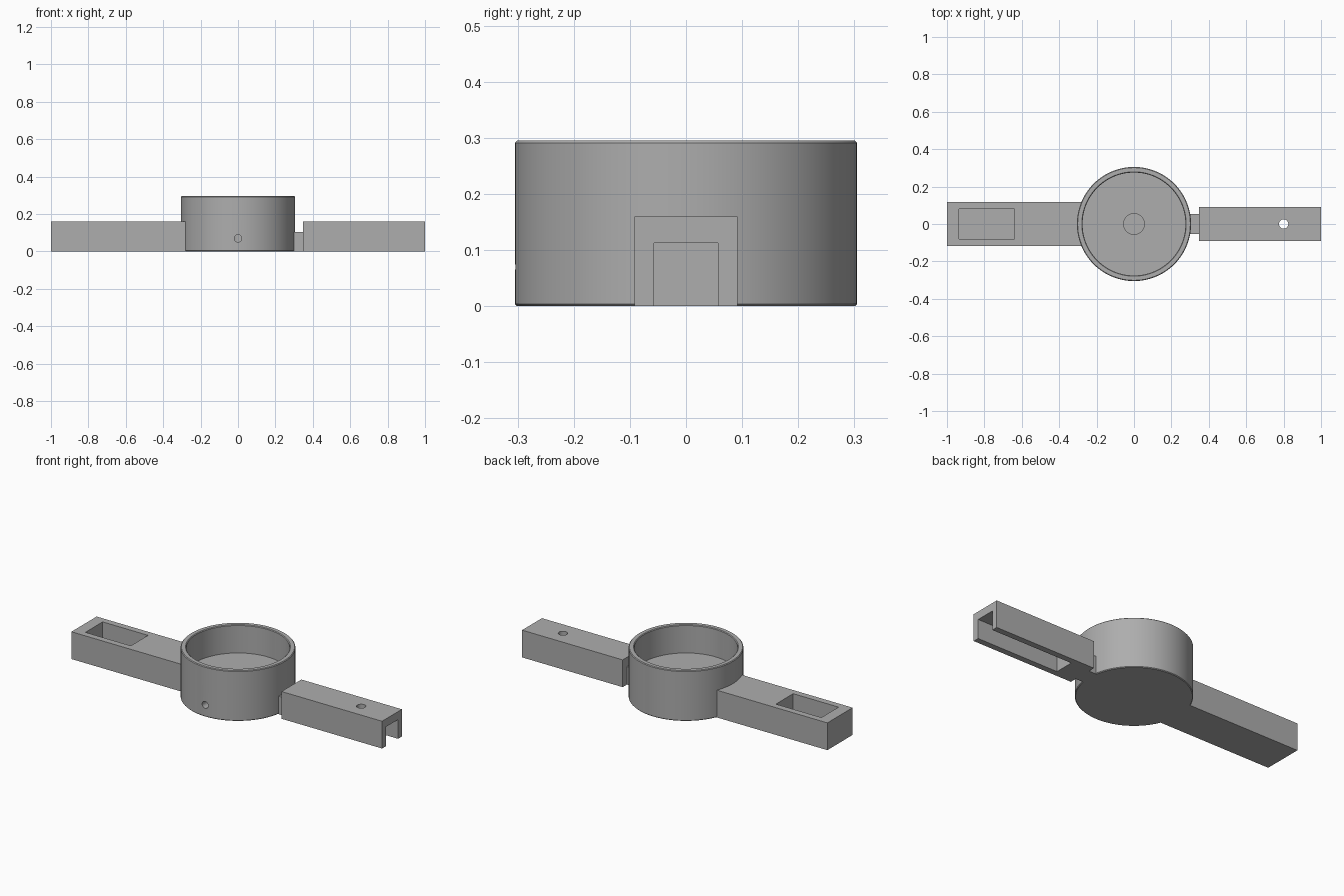
import bpy, bmesh, math
from mathutils import Matrix, Vector

default_cube = bpy.data.objects.get("Cube")
if default_cube:
    bpy.data.objects.remove(default_cube)

# Single matte grey
grey = bpy.data.materials.new("matte_grey")
grey.use_nodes = True
grey.diffuse_color = (0.42, 0.42, 0.42, 1)
bsdf = grey.node_tree.nodes["Principled BSDF"]
bsdf.inputs["Base Color"].default_value = grey.diffuse_color
bsdf.inputs["Roughness"].default_value = 0.6


def finish(name, bm):
    bmesh.ops.recalc_face_normals(bm, faces=bm.faces)
    mesh = bpy.data.meshes.new(name)
    bm.to_mesh(mesh)
    bm.free()
    mesh.materials.append(grey)
    obj = bpy.data.objects.new(name, mesh)
    bpy.context.collection.objects.link(obj)
    return obj


def box(name, x, y, z):
    """Box from (low, high) ranges."""
    bm = bmesh.new()
    size = [r[1] - r[0] for r in (x, y, z)]
    mid = Vector([(r[0] + r[1]) / 2 for r in (x, y, z)])
    bmesh.ops.create_cube(bm, size=1, matrix=Matrix.Translation(mid) @ Matrix.Diagonal((*size, 1)))
    return finish(name, bm)


def rod(name, radius, length, centre, tilt=0):
    bm = bmesh.new()
    place = Matrix.Translation(centre) @ Matrix.Rotation(tilt, 4, "X")
    bmesh.ops.create_cone(bm, cap_ends=True, segments=32, radius1=radius, radius2=radius,
                          depth=length, matrix=place)
    return finish(name, bm)


def lathe(name, profile, steps=128):
    bm = bmesh.new()
    verts = [bm.verts.new((r, 0, z)) for r, z in profile]
    edges = [bm.edges.new(pair) for pair in zip(verts, verts[1:])]
    bmesh.ops.spin(bm, geom=verts + edges, cent=(0, 0, 0), axis=(0, 0, 1),
                   angle=math.tau, steps=steps)
    bmesh.ops.remove_doubles(bm, verts=bm.verts, dist=0.0001)
    return finish(name, bm)


def cut(obj, *cutters):
    for cutter in cutters:
        mod = obj.modifiers.new("cut", "BOOLEAN")
        mod.operation = "DIFFERENCE"
        mod.solver = "EXACT"
        mod.object = cutter
    select(obj)
    for mod in list(obj.modifiers):
        bpy.ops.object.modifier_apply(modifier=mod.name)
    for cutter in cutters:
        bpy.data.objects.remove(cutter)


def select(obj):
    bpy.ops.object.select_all(action="DESELECT")
    obj.select_set(True)
    bpy.context.view_layer.objects.active = obj


# Round cup with raised floor, central socket and a radial hole in the front
R, INNER, TOP, FLOOR, SOCKET = 0.305, 0.275, 0.295, 0.13, 0.055
cup = lathe("cup", [
    (0, 0), (R - 0.004, 0), (R, 0.004), (R, TOP - 0.004), (R - 0.004, TOP),
    (INNER + 0.004, TOP), (INNER, TOP - 0.004), (INNER, FLOOR),
    (SOCKET, FLOOR), (SOCKET, 0.03), (0, 0.03)])
cut(cup, rod("screw_hole", 0.02, 0.3, (0, -0.19, 0.07), math.pi / 2))

# Solid arm with an open pocket near its tip
pocket_arm = box("pocket_arm", (-1, -0.277), (-0.117, 0.117), (0, 0.16))
cut(pocket_arm, box("pocket", (-0.935, -0.64), (-0.08, 0.08), (0.03, 0.3)))

# Arm with a channel underneath and a pin hole through its roof
channel_arm = box("channel_arm", (0.347, 1), (-0.092, 0.092), (0, 0.16))
cut(channel_arm,
    box("channel", (0.47, 1.1), (-0.057, 0.057), (-0.1, 0.113)),
    rod("pin_hole", 0.025, 0.2, (0.8, 0, 0.16)))

# Narrow neck between the cup and the channel arm
neck = box("neck", (0.285, 0.355), (-0.053, 0.053), (0, 0.105))

for part in (cup, pocket_arm, channel_arm, neck):
    select(part)
    bpy.ops.object.shade_smooth_by_angle(angle=math.radians(30))
